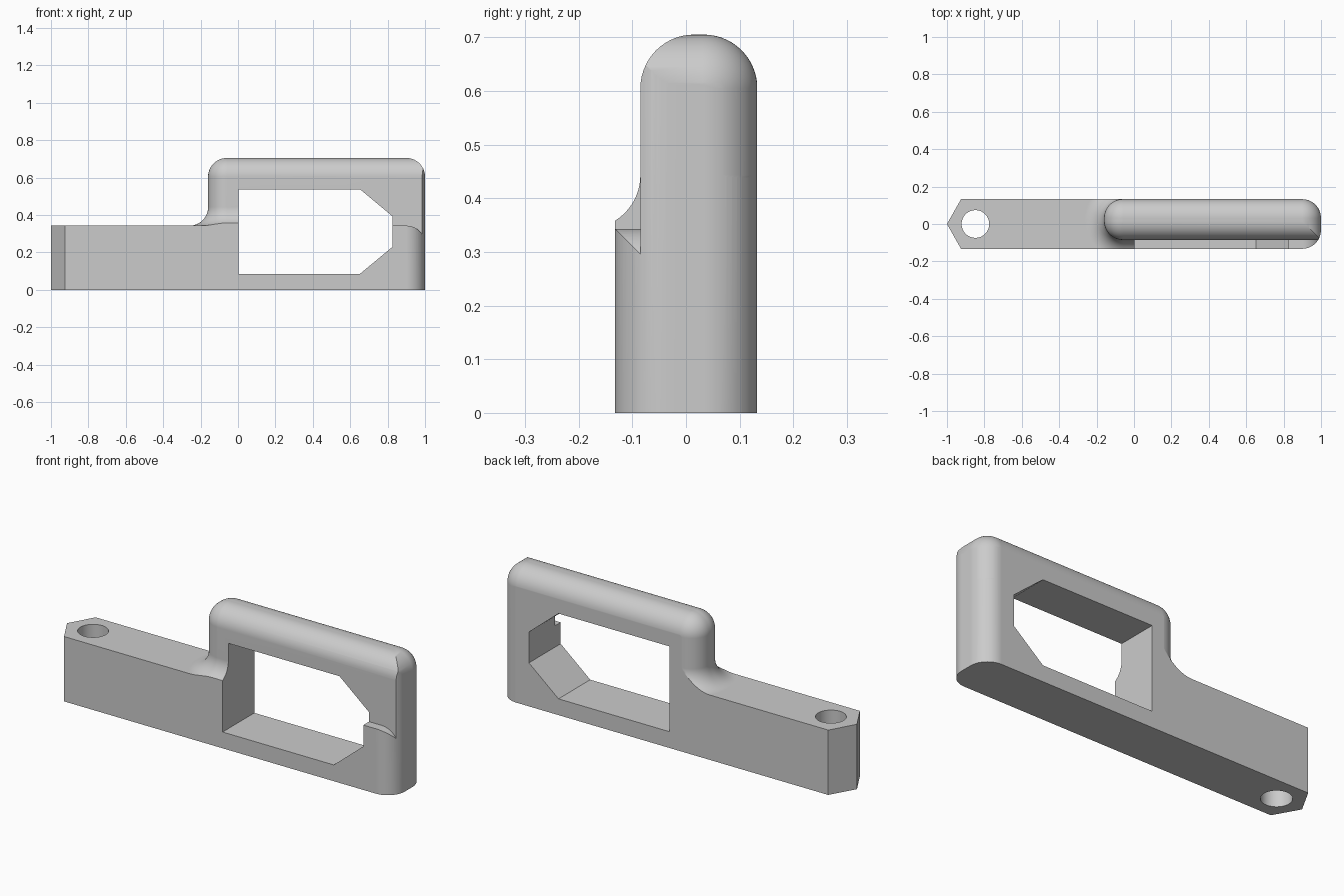
import bpy, bmesh, math

cube = bpy.data.objects.get("Cube")
if cube:
    bpy.data.objects.remove(cube, do_unlink=True)

R = 0.1            # shared fillet radius
SEG = 14           # steps per quarter turn
HALF_Y = 0.133     # half depth of the bar
FRONT_Y = -0.085   # front wall of the raised loop
BAR_TOP, TOP = 0.343, 0.705

grey = bpy.data.materials.new("plain grey")
grey.use_nodes = True
colour = (0.6, 0.6, 0.6, 1)
grey.diffuse_color = colour
grey.node_tree.nodes["Principled BSDF"].inputs["Base Color"].default_value = colour


def arc(cx, cy, r, start, end, steps=SEG):
    return [(cx + r * math.cos(math.radians(start + (end - start) * i / steps)),
             cy + r * math.sin(math.radians(start + (end - start) * i / steps)))
            for i in range(steps + 1)]


def loft(name, rings):
    """Closed solid through rings of matching points."""
    bm = bmesh.new()
    loops = [[bm.verts.new(p) for p in ring] for ring in rings]
    n = len(loops[0])
    for a, b in zip(loops, loops[1:]):
        for i in range(n):
            j = (i + 1) % n
            bm.faces.new((a[i], a[j], b[j], b[i]))
    bm.faces.new(loops[0][::-1])
    bm.faces.new(loops[-1])
    bmesh.ops.recalc_face_normals(bm, faces=bm.faces)
    mesh = bpy.data.meshes.new(name)
    bm.to_mesh(mesh)
    bm.free()
    mesh.materials.append(grey)
    obj = bpy.data.objects.new(name, mesh)
    bpy.context.collection.objects.link(obj)
    return obj


def prism_z(name, outline, low, high):
    return loft(name, [[(x, y, z) for x, y in outline] for z in (low, high)])


def prism_y(name, outline):
    return loft(name, [[(x, y, z) for x, z in outline] for y in (-0.4, 0.4)])


def combine(obj, tool, operation):
    bpy.context.view_layer.objects.active = obj
    mod = obj.modifiers.new(operation, 'BOOLEAN')
    mod.operation, mod.object, mod.solver = operation, tool, 'EXACT'
    bpy.ops.object.modifier_apply(modifier=mod.name)
    bpy.data.objects.remove(tool, do_unlink=True)


# Long bar, rounded over at its top left end
bar = prism_y("latch_body", [(-1.2, -0.1), (1, -0.1)]
              + arc(1 - R, BAR_TOP - R, R, 0, 90) + [(-1.2, BAR_TOP)])


# Raised loop: one rounded outline swept up a flared foot and a rounded top
def loop_outline(d, z):
    left, right, front, back = -0.16 - d, 1 + d, FRONT_Y - d, HALF_Y + d
    r = R + 0.002 + d
    points = [(right, front)]
    points += arc(right - r, back - r, r, 0, 90)
    points += arc(left + r, back - r, r, 90, 180)
    points += arc(left + r, front + r, r, 180, 270)
    return [(x, y, z) for x, y in points]


quarter = [math.radians(90 * i / SEG) for i in range(SEG + 1)]
rings = [loop_outline(R, 0.2)]
rings += [loop_outline(R * (1 - math.sin(t)), BAR_TOP + R * (1 - math.cos(t))) for t in quarter]
rings += [loop_outline(-R * (1 - math.cos(t)), TOP - R * (1 - math.sin(t))) for t in quarter]
loop = loft("loop", rings)

# Square ledge at the far end, where the foot has no flare
ledge = [(0.4, -0.5), (1.5, -0.5), (1.5, FRONT_Y), (0.4, FRONT_Y)]
combine(loop, prism_z("ledge_cutter", ledge, 0.1, 0.9), 'DIFFERENCE')
combine(bar, loop, 'UNION')

# Plan outline: pointed at one end, rounded at the other
x1, y1 = 0.9996, HALF_Y - 0.0004
plan = [(-1, 0), (-0.925, -y1)] + arc(x1 - R, R - y1, R, -90, 0)
plan += arc(x1 - R, y1 - R, R, 0, 90) + [(-0.925, y1)]
combine(bar, prism_z("plan_outline", plan, 0, 1), 'INTERSECT')

# Window and pin hole
window = [(0.003, 0.086), (0.653, 0.086), (0.826, 0.23),
          (0.826, 0.393), (0.653, 0.537), (0.003, 0.537)]
combine(bar, prism_y("window_cutter", window), 'DIFFERENCE')
combine(bar, prism_z("hole_cutter", arc(-0.848, 0, 0.074, 0, 352.5, 47), -0.2, 0.6), 'DIFFERENCE')

# Smooth the fillets and keep the flat faces flat
bpy.ops.object.select_all(action='DESELECT')
bar.select_set(True)
bpy.context.view_layer.objects.active = bar
bpy.ops.object.shade_smooth_by_angle(angle=math.radians(30))
weighted = bar.modifiers.new("flat_face_normals", 'WEIGHTED_NORMAL')
weighted.keep_sharp = True
